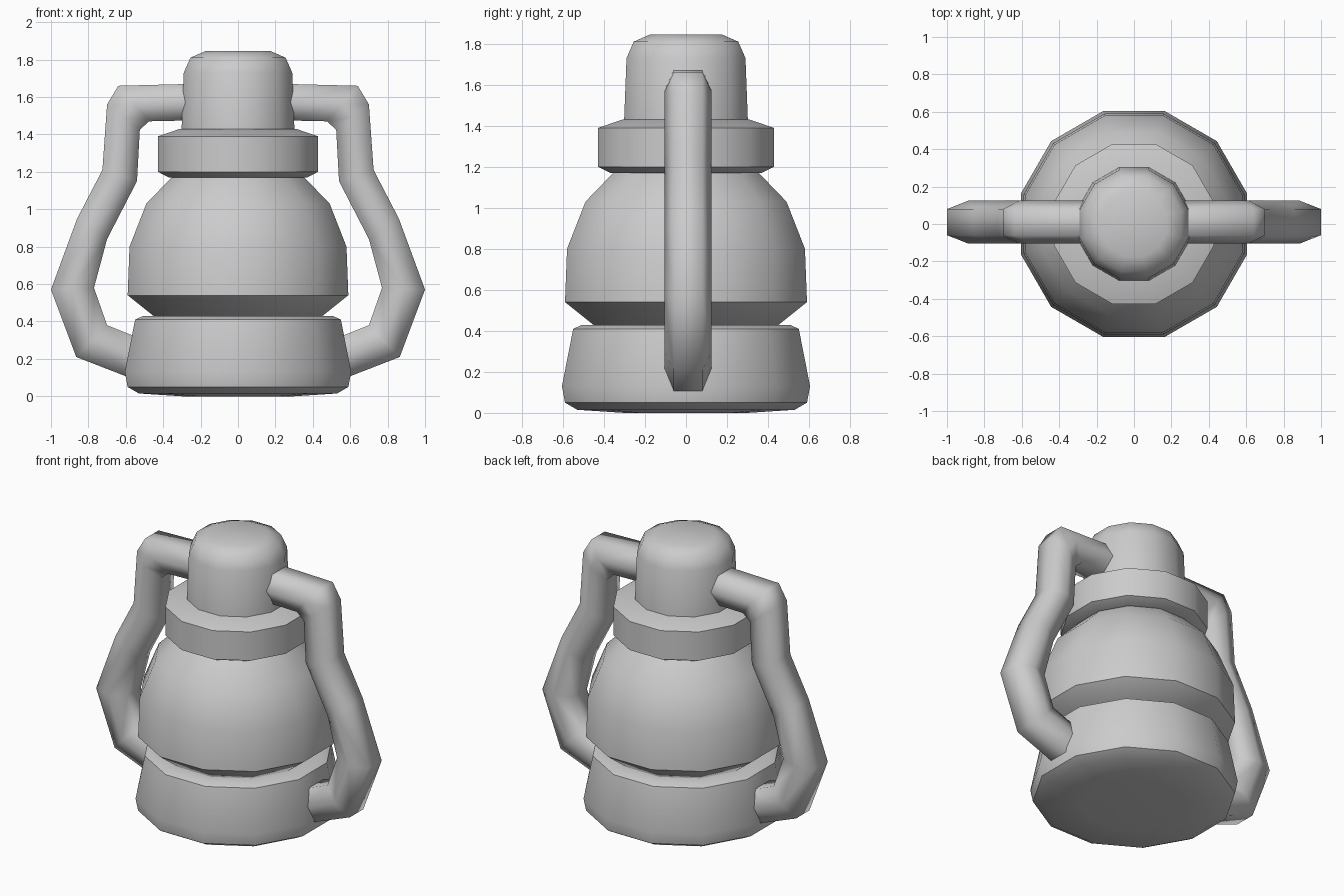
import bpy, bmesh
from math import cos, sin, radians

if "Cube" in bpy.data.objects:
    bpy.data.objects.remove(bpy.data.objects["Cube"])

SIDES = 12


def finish(bm, name, angle):
    bmesh.ops.recalc_face_normals(bm, faces=bm.faces[:])
    mesh = bpy.data.meshes.new(name)
    bm.to_mesh(mesh)
    bm.free()
    ob = bpy.data.objects.new(name, mesh)
    bpy.context.collection.objects.link(ob)
    bpy.ops.object.select_all(action='DESELECT')
    ob.select_set(True)
    bpy.context.view_layer.objects.active = ob
    bpy.ops.object.shade_smooth_by_angle(angle=radians(angle))
    return ob


def skin(bm, rings):
    for a, b in zip(rings, rings[1:]):
        n = len(a)
        for i in range(n):
            j = (i + 1) % n
            bm.faces.new((a[i], a[j], b[j], b[i]))
    bm.faces.new(rings[0][::-1])
    bm.faces.new(rings[-1])


def lathe(name, profile, angle=45):
    """Twelve-sided turned part; radii are measured to the flat sides."""
    bm = bmesh.new()
    rings = []
    for r, z in profile:
        r /= cos(radians(15))
        rings.append([bm.verts.new((r * cos(radians(15 + 30 * i)),
                                    r * sin(radians(15 + 30 * i)), z))
                      for i in range(SIDES)])
    skin(bm, rings)
    return finish(bm, name, angle)


# Stacked body of the lantern
lathe("base", [(0.30, 0.0), (0.53, 0.015), (0.59, 0.05), (0.605, 0.13),
               (0.55, 0.41), (0.51, 0.428), (0.44, 0.43)])
lathe("globe", [(0.44, 0.42), (0.59, 0.54), (0.58, 0.80),
                (0.49, 1.03), (0.35, 1.175)])
lathe("collar", [(0.34, 1.17), (0.37, 1.17), (0.428, 1.20),
                 (0.428, 1.39), (0.31, 1.43), (0.28, 1.43)])
lathe("chimney_cap", [(0.302, 1.42), (0.29, 1.73), (0.255, 1.81), (0.175, 1.845)])

# Bent side tube: outer and inner edge points of each station (x, z)
outer = [(0.25, 1.67), (0.64, 1.66), (0.70, 1.56), (0.725, 1.21),
         (0.86, 0.95), (1.00, 0.57), (0.865, 0.21), (0.53, 0.08)]
inner = [(0.25, 1.475), (0.475, 1.47), (0.525, 1.425), (0.54, 1.15),
         (0.70, 0.84), (0.77, 0.58), (0.70, 0.38), (0.50, 0.30)]
CY = 0.01
bm = bmesh.new()
rings = []
for (ox, oz), (ix, iz) in zip(outer, inner):
    mx, mz = (ox + ix) / 2, (oz + iz) / 2
    section = [(ox, -0.07, oz), (ox, 0.07, oz), (mx, 0.115, mz),
               (ix, 0.07, iz), (ix, -0.07, iz), (mx, -0.115, mz)]
    rings.append([bm.verts.new((x, y + CY, z)) for x, y, z in section])
skin(bm, rings)
tubes = finish(bm, "side_tubes", 75)
tubes.modifiers.new("mirror", 'MIRROR').use_axis[0] = True
